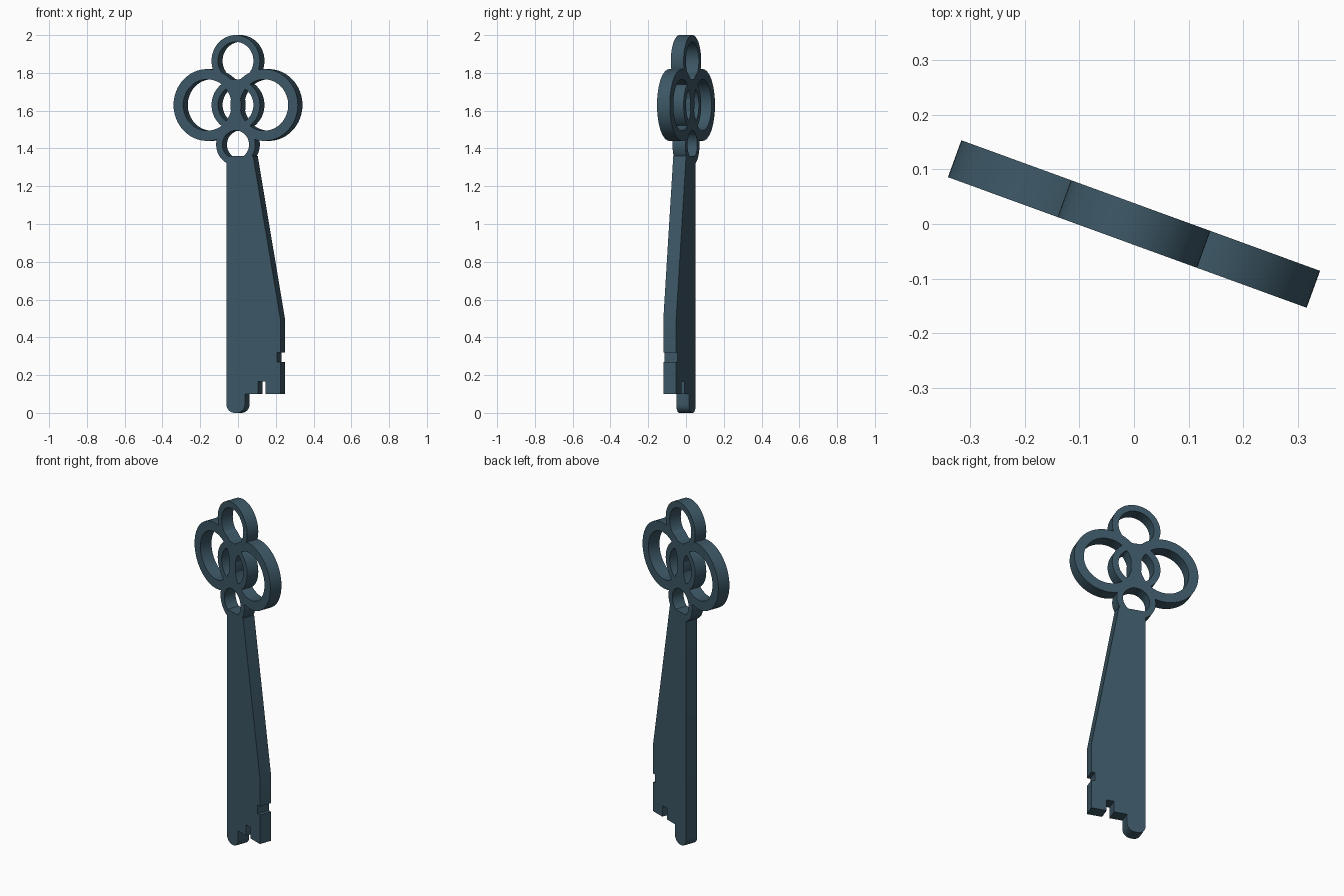
import bpy, bmesh
from math import sin, cos, pi, radians

if "Cube" in bpy.data.objects:
    bpy.data.objects.remove(bpy.data.objects["Cube"])

T = 0.036                 # half thickness of the key
TURN = radians(-20)       # the key is turned about z

mat = bpy.data.materials.new("dark_blue_metal")
mat.diffuse_color = (0.045, 0.095, 0.13, 1)
mat.use_nodes = True
mat.node_tree.nodes["Principled BSDF"].inputs["Base Color"].default_value = mat.diffuse_color


def finish(name, bm):
    bmesh.ops.recalc_face_normals(bm, faces=bm.faces)
    me = bpy.data.meshes.new(name)
    bm.to_mesh(me)
    bm.free()
    ob = bpy.data.objects.new(name, me)
    bpy.context.collection.objects.link(ob)
    ob.rotation_euler.z = TURN
    me.materials.append(mat)
    bpy.ops.object.select_all(action='DESELECT')
    ob.select_set(True)
    bpy.context.view_layer.objects.active = ob
    bpy.ops.object.shade_smooth_by_angle(angle=radians(30))
    return ob


def ring(name, u, z, outer, inner, n=64):
    bm = bmesh.new()
    section = [(outer, -T), (outer, T), (inner, T), (inner, -T)]
    loops = []
    for i in range(n):
        a = 2 * pi * i / n
        loops.append([bm.verts.new((u + r * cos(a), t, z + r * sin(a))) for r, t in section])
    for i in range(n):
        a, b = loops[i], loops[(i + 1) % n]
        for k in range(4):
            bm.faces.new((a[k], a[(k + 1) % 4], b[(k + 1) % 4], b[k]))
    return finish(name, bm)


def plate(name, outline):
    bm = bmesh.new()
    face = bm.faces.new([bm.verts.new((u, -T, z)) for u, z in outline])
    res = bmesh.ops.extrude_face_region(bm, geom=[face])
    verts = [g for g in res["geom"] if isinstance(g, bmesh.types.BMVert)]
    bmesh.ops.translate(bm, verts=verts, vec=(0, 2 * T, 0))
    return finish(name, bm)


# Bow: five interlocking rings
for side, s in (("left", -1), ("right", 1)):
    ring("bow_ring_" + side, s * 0.16, 1.63, 0.19, 0.136)
ring("bow_ring_top", 0, 1.864, 0.136, 0.1)
ring("bow_ring_middle", 0, 1.63, 0.136, 0.1)
ring("bow_ring_bottom", 0, 1.42, 0.11, 0.075)

# Blade: rounded tip, notched bit and tapered edge in one outline
W = 0.052
R = 0.045
tip = [(-W + R - R * cos(i * pi / 12), R - R * sin(i * pi / 12)) for i in range(7)]
tip += [(W - R + R * sin(i * pi / 12), R - R * cos(i * pi / 12)) for i in range(7)]
blade = tip + [(W, 0.1), (0.125, 0.1), (0.125, 0.165), (0.167, 0.165), (0.167, 0.1),
               (0.253, 0.1), (0.253, 0.27), (0.233, 0.27), (0.233, 0.32), (0.253, 0.32),
               (0.253, 0.49), (0.098, 1.36), (-W, 1.36)]
plate("key_blade", blade)
